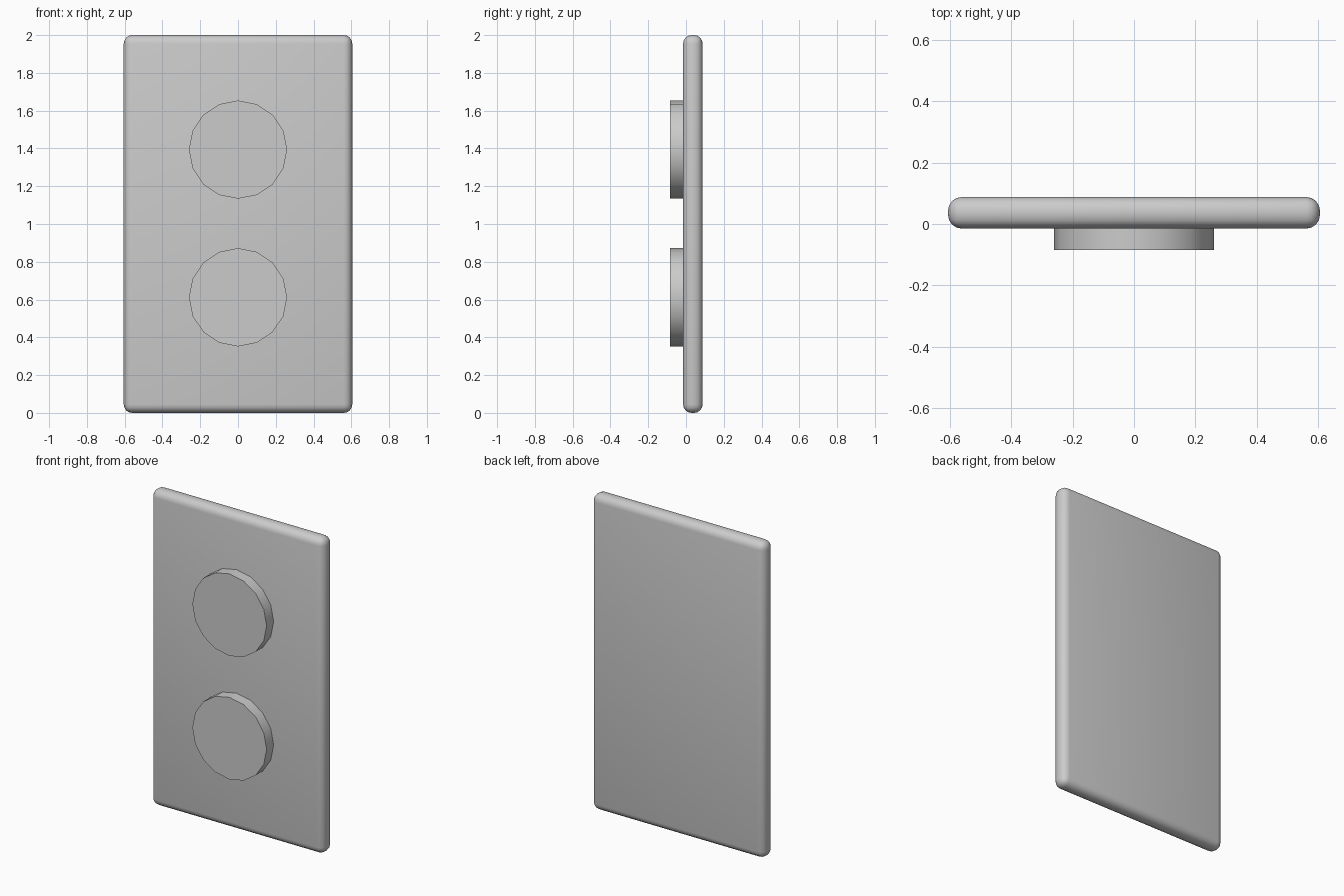
import bpy, math

if "Cube" in bpy.data.objects:
    bpy.data.objects.remove(bpy.data.objects["Cube"])

grey = bpy.data.materials.new("light_grey")
grey.diffuse_color = (0.6, 0.6, 0.6, 1)
grey.use_nodes = True
grey.node_tree.nodes["Principled BSDF"].inputs["Base Color"].default_value = grey.diffuse_color


def finish(obj, name):
    obj.name = name
    obj.data.materials.append(grey)
    bpy.ops.object.shade_smooth_by_angle(angle=math.radians(35))


# Rounded wall plate
bpy.ops.mesh.primitive_cube_add(size=1, location=(0, 0.0365, 1))
plate = bpy.context.object
plate.scale = (1.21, 0.103, 2)
bpy.ops.object.transform_apply(location=False, rotation=False, scale=True)
bevel = plate.modifiers.new("rounded_edges", 'BEVEL')
bevel.width = 0.045
bevel.segments = 4
bpy.ops.object.modifier_apply(modifier=bevel.name)
finish(plate, "plate")

# Two round 16-sided knobs, sunk slightly into the plate
for name, z in (("upper_knob", 1.394), ("lower_knob", 0.612)):
    bpy.ops.mesh.primitive_cylinder_add(
        vertices=16, radius=0.26, depth=0.09,
        location=(0, -0.04, z), rotation=(math.pi / 2, 0, 0))
    finish(bpy.context.object, name)
